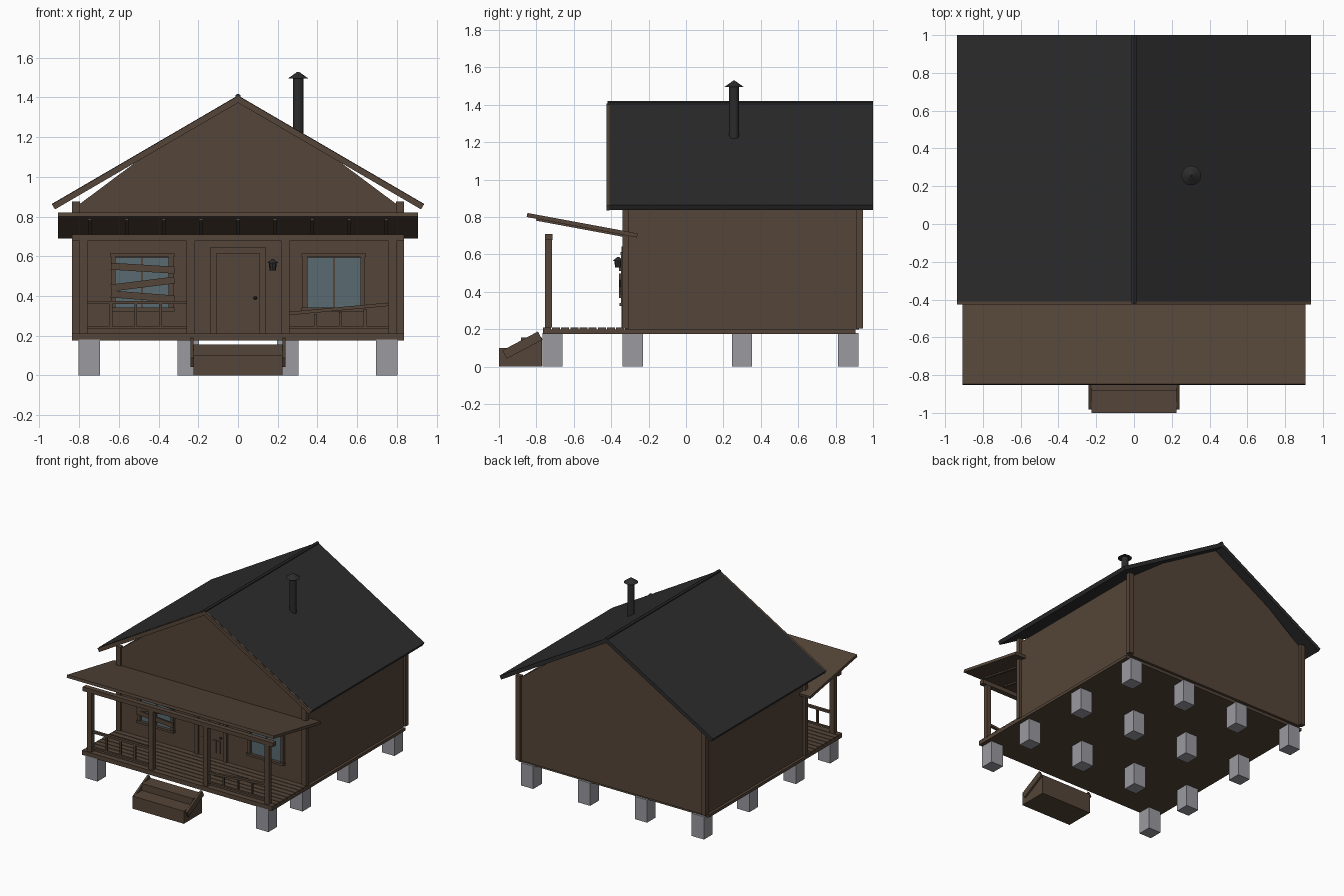
import bpy
import bmesh
from math import radians, atan2, hypot
from mathutils import Matrix, Vector

cube = bpy.data.objects.get("Cube")
if cube:
    bpy.data.objects.remove(cube, do_unlink=True)


def material(name, rgb):
    m = bpy.data.materials.new(name)
    m.use_nodes = True
    m.diffuse_color = (*rgb, 1)
    m.node_tree.nodes["Principled BSDF"].inputs["Base Color"].default_value = (*rgb, 1)
    return m


WOOD = material("weathered wood", (0.09, 0.06, 0.04))
ROOF = material("dark roofing", (0.025, 0.025, 0.026))
STONE = material("concrete", (0.32, 0.32, 0.35))
GLASS = material("window glass", (0.1, 0.145, 0.17))
METAL = material("black metal", (0.025, 0.025, 0.026))


def finish(name, bm, mat):
    bmesh.ops.recalc_face_normals(bm, faces=bm.faces)
    mesh = bpy.data.meshes.new(name)
    bm.to_mesh(mesh)
    bm.free()
    mesh.materials.append(mat)
    ob = bpy.data.objects.new(name, mesh)
    bpy.context.collection.objects.link(ob)
    return ob


def block(name, centre, size, mat=WOOD, tilt=0, axis="X"):
    """Box given by centre and size, tilted in degrees about one axis."""
    bm = bmesh.new()
    bmesh.ops.create_cube(bm, size=1, matrix=Matrix.Diagonal((*size, 1)))
    bm.transform(Matrix.Translation(centre) @ Matrix.Rotation(radians(tilt), 4, axis))
    return finish(name, bm, mat)


def span(name, x, y, z, mat=WOOD):
    """Box given by its ranges along x, y and z."""
    ranges = (x, y, z)
    return block(name, [(a + b) / 2 for a, b in ranges], [b - a for a, b in ranges], mat)


def plank(name, start, end, y, height, depth):
    """Board running between two (x, z) points."""
    dx, dz = end[0] - start[0], end[1] - start[1]
    mid = ((start[0] + end[0]) / 2, y, (start[1] + end[1]) / 2)
    tilt = -atan2(dz, dx) * 180 / 3.14159
    return block(name, mid, (hypot(dx, dz), depth, height), WOOD, tilt, "Y")


def prism(name, half, y, mat):
    """Extrude a symmetric (x, z) outline along y; half runs from top to bottom."""
    outline = half + [(-x, z) for x, z in reversed(half) if x > 0]
    bm = bmesh.new()
    face = bm.faces.new([bm.verts.new((x, y[0], z)) for x, z in outline])
    ext = bmesh.ops.extrude_face_region(bm, geom=[face])
    verts = [v for v in ext["geom"] if isinstance(v, bmesh.types.BMVert)]
    bmesh.ops.translate(bm, verts=verts, vec=Vector((0, y[1] - y[0], 0)))
    return finish(name, bm, mat)


def cone(name, centre, r1, r2, depth, mat=METAL, sides=16):
    bm = bmesh.new()
    bmesh.ops.create_cone(bm, cap_ends=True, segments=sides, radius1=r1, radius2=r2,
                          depth=depth, matrix=Matrix.Translation(centre))
    return finish(name, bm, mat)


# Concrete piers: full rows under the house, corners only under the porch
for y in (-0.713, -0.285, 0.3, 0.868):
    for x in (-0.75, -0.25, 0.25, 0.75):
        if y > -0.7 or abs(x) > 0.5:
            block("pier", (x, y, 0.09), (0.108, 0.108, 0.18), STONE)

# Floor and porch planks
span("floor", (-0.835, 0.835), (-0.765, 0.905), (0.175, 0.198))
planks = 9
pitch = 0.44 / planks
for i in range(planks):
    y = -0.765 + i * pitch
    span("porch_plank", (-0.835, 0.835), (y, y + pitch - 0.006), (0.198, 0.21))

# House body with gables
prism("house_walls", [(0, 1.38), (0.5, 1.085), (0.815, 0.85), (0.815, 0.198)],
      (-0.325, 0.925), WOOD)
for s in (-1, 1):
    for y in (-0.322, 0.927):
        block("corner_trim", (s * 0.815, y, 0.54), (0.04, 0.036, 0.67))

# Main roof, front barge boards and ridge cap
ROOF_HALF = [(0, 1.41), (0.937, 0.864), (0.922, 0.838)]


def roof_piece(name, y, drop, mat):
    bm = bmesh.new()
    outline = ROOF_HALF + [(0, 1.375)] + [(-x, z) for x, z in reversed(ROOF_HALF[1:])]
    rings = [[bm.verts.new((x, yy, z - drop)) for x, z in outline] for yy in y]
    n = len(outline)
    for ring in rings:
        bm.faces.new([ring[i] for i in (0, 1, 2, 3)])
        bm.faces.new([ring[i] for i in (0, 3, 4, 5)])
    for i in range(n):
        j = (i + 1) % n
        bm.faces.new((rings[0][i], rings[0][j], rings[1][j], rings[1][i]))
    return finish(name, bm, mat)


roof_piece("main_roof", (-0.41, 1.0), 0, ROOF)
roof_piece("front_barge_boards", (-0.425, -0.41), 0.002, WOOD)
prism("ridge_cap", [(0, 1.419), (0.012, 1.412), (0.012, 1.395)], (-0.42, 1.0), ROOF)

# Stove pipe
cone("stove_pipe", (0.303, 0.257, 1.35), 0.026, 0.026, 0.3)
cone("stove_pipe_cap", (0.303, 0.257, 1.512), 0.052, 0.004, 0.034)

# Porch roof with rafters
SLOPE = -10.5
block("porch_roof", (0, -0.555, 0.756), (1.815, 0.6, 0.022), WOOD, SLOPE)
for i in range(-4, 5):
    block("porch_rafter", (i * 0.1865, -0.535, 0.737), (0.018, 0.54, 0.012), WOOD, SLOPE)

# Porch beam and posts
span("porch_beam", (-0.835, 0.835), (-0.755, -0.715), (0.677, 0.71))
for s in (-1, 1):
    for x in (0.24, 0.778):
        block("porch_post", (s * x, -0.735, 0.444), (0.04, 0.036, 0.47))

# Railings: sound on the right, broken on the left
for s, tops in ((-1, (0.36, 0.36, 0.36)), (1, (0.31, 0.32, 0.335))):
    span("bottom_rail", sorted((s * 0.26, s * 0.76)), (-0.742, -0.725), (0.233, 0.247))
    for x, top in zip((0.39, 0.515, 0.64), tops):
        span("baluster", (s * x - 0.007, s * x + 0.007), (-0.741, -0.727), (0.24, top))
plank("top_rail", (-0.76, 0.367), (-0.26, 0.367), -0.734, 0.017, 0.022)
plank("fallen_rail", (0.26, 0.312), (0.757, 0.358), -0.734, 0.017, 0.022)

# Steps
span("lower_step", (-0.225, 0.225), (-1.0, -0.883), (0, 0.1))
span("upper_step", (-0.225, 0.225), (-0.883, -0.77), (0, 0.155))
for s in (-1, 1):
    block("step_stringer", (s * 0.232, -0.875, 0.115), (0.016, 0.215, 0.05), WOOD, 28)

# Door with frame, panels and knob
span("door", (-0.108, 0.108), (-0.334, -0.32), (0.21, 0.615))
for s in (-1, 1):
    span("door_frame_side", sorted((s * 0.108, s * 0.14)), (-0.345, -0.32), (0.21, 0.615))
    block("upper_door_panel", (s * 0.045, -0.336, 0.503), (0.06, 0.01, 0.12))
    for x in (0.03, 0.066):
        block("lower_door_panel", (s * x, -0.336, 0.31), (0.028, 0.01, 0.1))
span("door_frame_top", (-0.14, 0.14), (-0.345, -0.32), (0.615, 0.643))
bm = bmesh.new()
bmesh.ops.create_icosphere(bm, subdivisions=2, radius=0.009,
                           matrix=Matrix.Translation((0.087, -0.342, 0.39)))
finish("door_knob", bm, METAL)

# Windows
for s in (-1, 1):
    c = s * 0.483
    block("window_glass", (c, -0.328, 0.465), (0.27, 0.01, 0.26), GLASS)
    for side in (-1, 1):
        block("window_jamb", (c + side * 0.145, -0.334, 0.465), (0.024, 0.026, 0.27))
    block("window_head", (c, -0.335, 0.605), (0.325, 0.03, 0.018))
    block("window_sill", (c, -0.338, 0.332), (0.325, 0.036, 0.018))
    block("window_mullion", (c, -0.332, 0.465), (0.01, 0.014, 0.26))

# Boards nailed over the right window
for z0, z1 in ((0.55, 0.53), (0.44, 0.48), (0.41, 0.385)):
    plank("nailed_board", (-0.64, z0), (-0.32, z1), -0.352, 0.035, 0.01)

# Wall lantern
block("lantern_bracket", (0.175, -0.335, 0.565), (0.016, 0.04, 0.016), METAL)
cone("lantern_body", (0.175, -0.363, 0.547), 0.016, 0.02, 0.036, METAL, 8)
cone("lantern_cap", (0.175, -0.363, 0.575), 0.029, 0.006, 0.02, METAL, 8)
